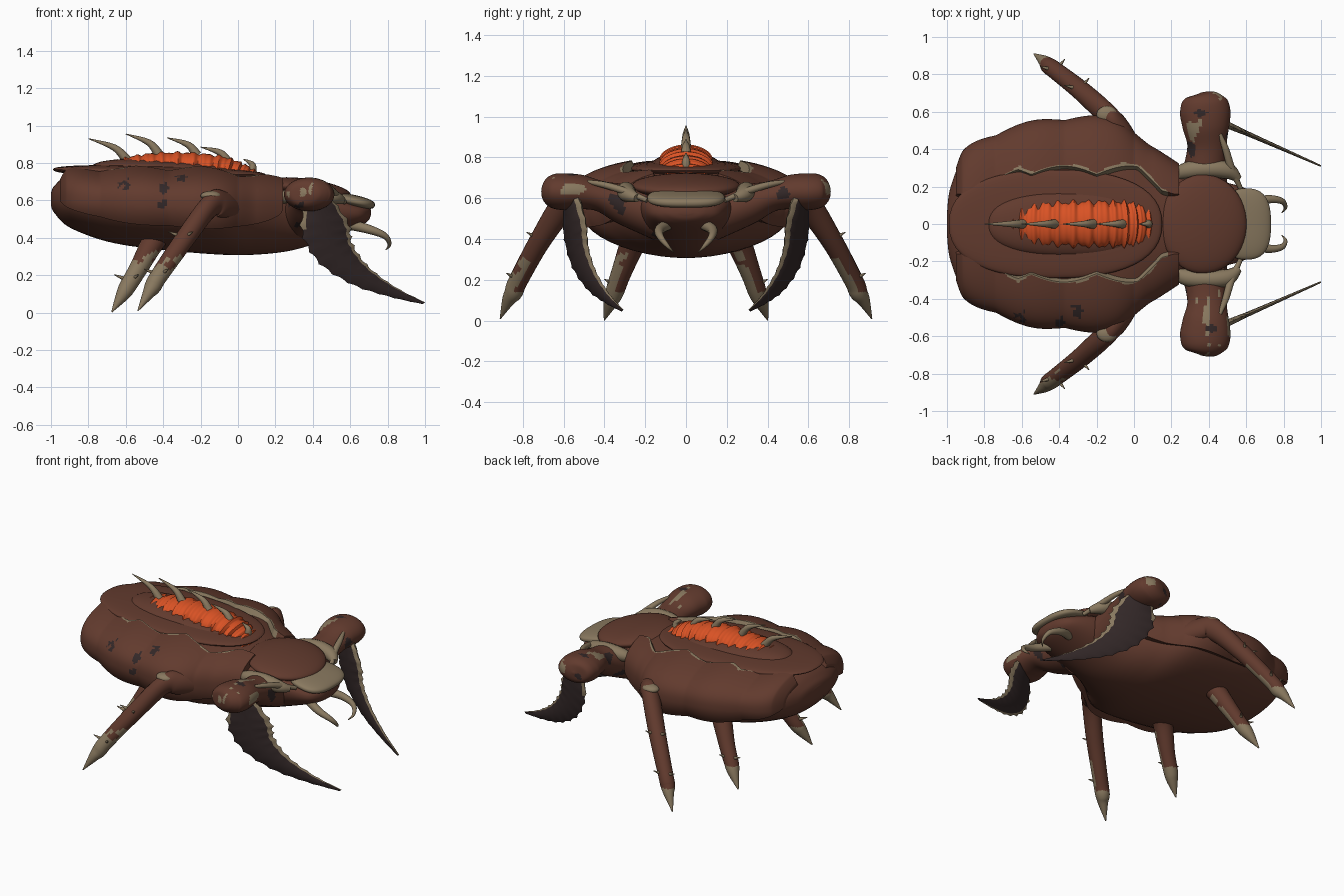
import bpy, bmesh
from math import sin, cos, pi, acos, radians
from mathutils import Vector, Matrix, noise

cube = bpy.data.objects.get("Cube")
if cube:
    bpy.data.objects.remove(cube)


def material(name, rgb):
    m = bpy.data.materials.new(name)
    m.use_nodes = True
    m.diffuse_color = (*rgb, 1)
    m.node_tree.nodes["Principled BSDF"].inputs["Base Color"].default_value = (*rgb, 1)
    return m


MATS = [material("chitin brown", (0.122, 0.043, 0.027)),
        material("bone tan", (0.25, 0.19, 0.115)),
        material("glowing orange", (0.7, 0.085, 0.018)),
        material("dark blade", (0.033, 0.021, 0.021))]
BROWN, TAN, ORANGE, DARK = range(4)


def finish(name, bm, mat):
    """mat is a colour index or a rule taking a face centre and normal."""
    bmesh.ops.recalc_face_normals(bm, faces=bm.faces)
    bm.normal_update()
    for f in bm.faces:
        f.material_index = mat(f.calc_center_median(), f.normal) if callable(mat) else mat
    me = bpy.data.meshes.new(name)
    bm.to_mesh(me)
    bm.free()
    for m in MATS:
        me.materials.append(m)
    ob = bpy.data.objects.new(name, me)
    bpy.context.collection.objects.link(ob)
    bpy.ops.object.select_all(action='DESELECT')
    ob.select_set(True)
    bpy.context.view_layer.objects.active = ob
    bpy.ops.object.shade_smooth_by_angle(angle=radians(45))
    return ob


def at(pts, t):
    """Smooth interpolation through rows of numbers."""
    n = len(pts) - 1
    i = min(int(t), n - 1)
    u = t - i
    a, b, c, d = (pts[max(0, min(n, i + k))] for k in (-1, 0, 1, 2))
    return [q + .5 * u * (r - p + u * (2 * p - 5 * q + 4 * r - s + u * (3 * (q - r) + s - p)))
            for p, q, r, s in zip(a, b, c, d)]


def loft(name, rings, mat):
    bm = bmesh.new()
    vs = [[bm.verts.new(p) for p in r] for r in rings]
    n = len(vs[0])
    for a, b in zip(vs, vs[1:]):
        for j in range(n):
            bm.faces.new((a[j], a[(j + 1) % n], b[(j + 1) % n], b[j]))
    bm.faces.new(vs[0])
    bm.faces.new(vs[-1])
    return finish(name, bm, mat)


def tube(name, rows, mat, s=1, ref=(0, 0, 1), sub=6, sides=14):
    """rows: x, y, z, radius sideways, radius upward."""
    rows = [at(rows, k / sub) for k in range((len(rows) - 1) * sub + 1)]
    pts = [Vector((r[0], r[1] * s, r[2])) for r in rows]
    rings = []
    for i, r in enumerate(rows):
        t = (pts[min(i + 1, len(pts) - 1)] - pts[max(i - 1, 0)]).normalized()
        side = t.cross(Vector(ref)).normalized()
        up = side.cross(t)
        rings.append([pts[i] + side * r[3] * cos(2 * pi * k / sides) + up * r[4] * sin(2 * pi * k / sides)
                      for k in range(sides)])
    return loft(name, rings, mat)


def spike(name, a, b, c, r, s=1, ref=(0, 1, 0)):
    rows = [(*a, r, r), (*b, r * .65, r * .65), (*c, .002, .002)]
    tube(name, rows, TAN, s, ref, 5, 10)


def blob(name, centre, size, mat, tilt=0, square=1):
    bm = bmesh.new()
    bmesh.ops.create_uvsphere(bm, u_segments=48, v_segments=24, radius=1)
    for v in bm.verts:
        v.co = [abs(c) ** square * (1 if c > 0 else -1) * k for c, k in zip(v.co, size)]
    bmesh.ops.transform(bm, verts=bm.verts,
                        matrix=Matrix.Translation(centre) @ Matrix.Rotation(radians(tilt), 4, 'Y'))
    return finish(name, bm, mat)


# Body stations: x, half width, bottom, middle, top
BODY = [(-1, .06, .57, .6, .64), (-.98, .2, .53, .6, .68), (-.9, .36, .455, .6, .735),
        (-.7, .46, .38, .59, .75), (-.45, .52, .34, .58, .76), (-.1, .52, .31, .56, .75),
        (.1, .37, .31, .55, .72), (.3, .25, .335, .55, .68), (.5, .22, .4, .55, .64),
        (.64, .17, .455, .53, .59), (.695, .1, .49, .53, .57), (.71, .03, .52, .53, .55)]


def section(t, a, off=0, s=1):
    x, w, zb, zm, zt = at(BODY, t)
    z = zm + (zt - zm + off) * sin(a) ** .75 if sin(a) > 0 else zm + (zm - zb + off) * sin(a)
    return (x, s * (w + off) * cos(a), z)


loft("body", [[section(k / 6, 2 * pi * j / 48) for j in range(48)] for k in range(67)], BROWN)

# Wing cases: scalloped shells with a pale inner trim and dark scars
SPOTS = [Vector(p) for p in ((-.3, -.46, .7), (-.39, -.51, .65), (-.6, -.48, .67), (-.4, -.53, .58))]


def inner_edge(x):
    return .265 + .045 * abs(sin((x + .2) * 9)) - .1 * max(0, (x - .02) / .15, (-.62 - x) / .15)


def wing_colour(c, n):
    if any((c - p).length + .03 * noise.noise(c * 40) < .034 for p in SPOTS):
        return DARK
    trim = .004 + .02 * max(0, noise.noise(c * 9) + .2)
    return TAN if abs(c.y) < inner_edge(c.x) + trim and -.76 < c.x < .18 else BROWN


for s, label in ((1, "left"), (-1, "right")):
    rings = []
    for k in range(141):
        t = 1.5 + 5.2 * k / 140
        x, w = at(BODY, t)[:2]
        off = .028 + .02 * abs(sin(x * 8.5))
        off *= min(1, .4 + k / 16)
        inner = acos(min(.85, max(.16, inner_edge(x)) / (w + off)))
        low = radians(-24) * sin(pi * k / 140) ** .5 if 0 < k < 140 else 0
        angles = [low + (inner - low) * (1 - (1 - j / 36) ** 1.3) for j in range(37)]
        rings.append([section(t, a, off, s) for a in angles] +
                     [section(t, a, .002, s) for a in reversed(angles)])
    loft(label + "_wing_case", rings, wing_colour)

# Back: long plate between the wing cases, raised hump and ribbed glowing ridge
blob("back_plate", (-.42, 0, .75), (.57, .29, .034), BROWN, 1.5, .85)
blob("back_hump", (-.33, 0, .735), (.46, .18, .078), BROWN, 4, .85)
RIDGE = [(-.63, .82), (-.5, .85), (-.3, .86), (-.1, .84), (.01, .8), (.09, .745)]
rows = []
for k in range(141):
    x, top = at(RIDGE, k / 28)
    fold = .007 * sin(k * pi / 5) + .005 * sin(k * 1.1)
    end = min(1, .8 + min(k, 140 - k) / 30)
    rows.append((x, 0, top - .08, (.12 + fold * 1.2) * end, .076 + fold * .6))
tube("glowing_ridge", rows, ORANGE, sub=1, sides=28)
for i, (bx, bz, tx, tz) in enumerate(((.07, .74, .03, .82), (-.06, .81, -.2, .885), (-.22, .84, -.38, .935),
                                      (-.42, .84, -.6, .955), (-.59, .81, -.8, .93))):
    mid = (bx * .55 + tx * .45 + .025, 0, bz * .45 + tz * .55 + .005)
    spike(f"back_spine_{i + 1}", (bx, 0, bz), mid, (tx, 0, tz), .027)

# Head shield and pale brow
blob("head_shield", (.37, 0, .66), (.235, .265, .055), BROWN, 8)
blob("brow_plate", (.6, 0, .6), (.135, .19, .033), TAN, 12, .75)


def arm_colour(c, n):
    if noise.noise(c * 11) > .42:
        return DARK
    streak = noise.noise((c.x * 24, c.y * 7, c.z * 7))
    return TAN if streak > .36 and c.z > .62 else BROWN


def leg_colour(c, n):
    """Claw tips are pale, and wear climbs the side turned to the front."""
    worn = n.x - n.y > .7 if c.y > 0 else n.y < -.1
    height = .3 + .15 * noise.noise(c * 14)
    return TAN if c.z < .14 or worn and c.z < height else BROWN


# Blade stations: lower edge x z, upper edge x z
BLADE = [(.36, .6, .5, .62), (.33, .44, .6, .48), (.42, .27, .62, .37),
         (.6, .15, .7, .25), (.8, .085, .84, .14), (.985, .045, 1, .055)]


def on_blade(x, z, s):
    return Vector((x, s * (.75 - .44 * x), z))


for s, label in ((1, "left"), (-1, "right")):
    # Jaws
    tube(label + "_jaw", [(.6, .09, .47, .028, .028), (.7, .13, .445, .024, .024), (.785, .125, .41, .017, .017),
                          (.81, .09, .365, .01, .01), (.79, .06, .335, .002, .002)], TAN, s, (0, 1, 0))
    # Collar and its front rim
    tube(label + "_collar", [(.2, .25, .6, .02, .02), (.28, .285, .625, .045, .04), (.4, .295, .64, .045, .04),
                             (.5, .285, .62, .045, .04), (.56, .24, .6, .02, .02)], TAN, s)
    tube(label + "_collar_rim", [(.46, .48, .68, .01, .01), (.49, .4, .665, .018, .016),
                                 (.52, .3, .635, .02, .018), (.57, .19, .59, .012, .012)], TAN, s)
    # Upper arm
    tube(label + "_upper_arm", [(.36, .12, .51, .15, .12), (.38, .3, .57, .115, .1), (.39, .42, .61, .105, .075),
                                (.385, .52, .63, .125, .085), (.38, .6, .632, .135, .09),
                                (.37, .655, .635, .12, .082), (.365, .69, .637, .08, .055),
                                (.362, .703, .638, .006, .005)], arm_colour, s, sub=10, sides=40)
    # Scythe blade with a serrated pale rim
    rings = []
    for k in range(61):
        lx, lz, ux, uz = at(BLADE, k / 12)
        lo, up = on_blade(lx, lz, s), on_blade(ux, uz, s)
        notch = .06 * abs(sin(k * pi / 5))
        thick = Vector((.008, .022 * s, 0)) * (1 - .8 * k / 60)
        rings.append([lo.lerp(up, f - n * notch) + thick * d for f, n, d in
                      ((0, -1, 0), (.12, 0, .6), (.5, 0, 1), (.88, .5, .8),
                       (1, 1, 0), (.88, .5, -.8), (.5, 0, -1), (.12, 0, -.6))])
    blade = loft(label + "_blade", rings, DARK)
    for i, f in enumerate(blade.data.polygons):
        row, col = divmod(i, 8)
        if row < 60 and (col in (3, 4) or col == 7 or col == 0 and row < 12):
            f.material_index = TAN
    # Middle and rear legs, each with a claw tip and thorns
    tube(label + "_middle_leg", [(.02, .34, .52, .06, .06), (-.08, .51, .575, .075, .06),
                                 (-.15, .59, .57, .068, .055), (-.28, .71, .4, .053, .053),
                                 (-.42, .82, .2, .047, .047), (-.455, .845, .14, .045, .045),
                                 (-.48, .87, .1, .032, .032), (-.535, .91, .01, .003, .003)],
         leg_colour, s, (1, 0, 0), 10, 24)
    blob(label + "_knee_cap", (-.145, s * .585, .625), (.055, .045, .025), TAN)
    tube(label + "_rear_leg", [(-.36, .19, .48, .08, .08), (-.44, .25, .4, .065, .065), (-.53, .315, .24, .05, .05),
                               (-.59, .35, .14, .045, .045), (-.62, .37, .09, .035, .035),
                               (-.675, .4, .003, .003, .003)], leg_colour, s, (1, 0, 0), 10, 24)
    for i, p in enumerate(((-.29, .72, .4), (-.42, .82, .2), (-.58, .34, .17))):
        p = Vector(p)
        for j, d in enumerate(((-.075, .02, .03), (.045, .055, .03))):
            d = Vector(d)
            spike(f"{label}_thorn_{i + 1}_{j + 1}", p, p + d * .6, p + d * 1.1, .014, s, (0, 0, 1))
